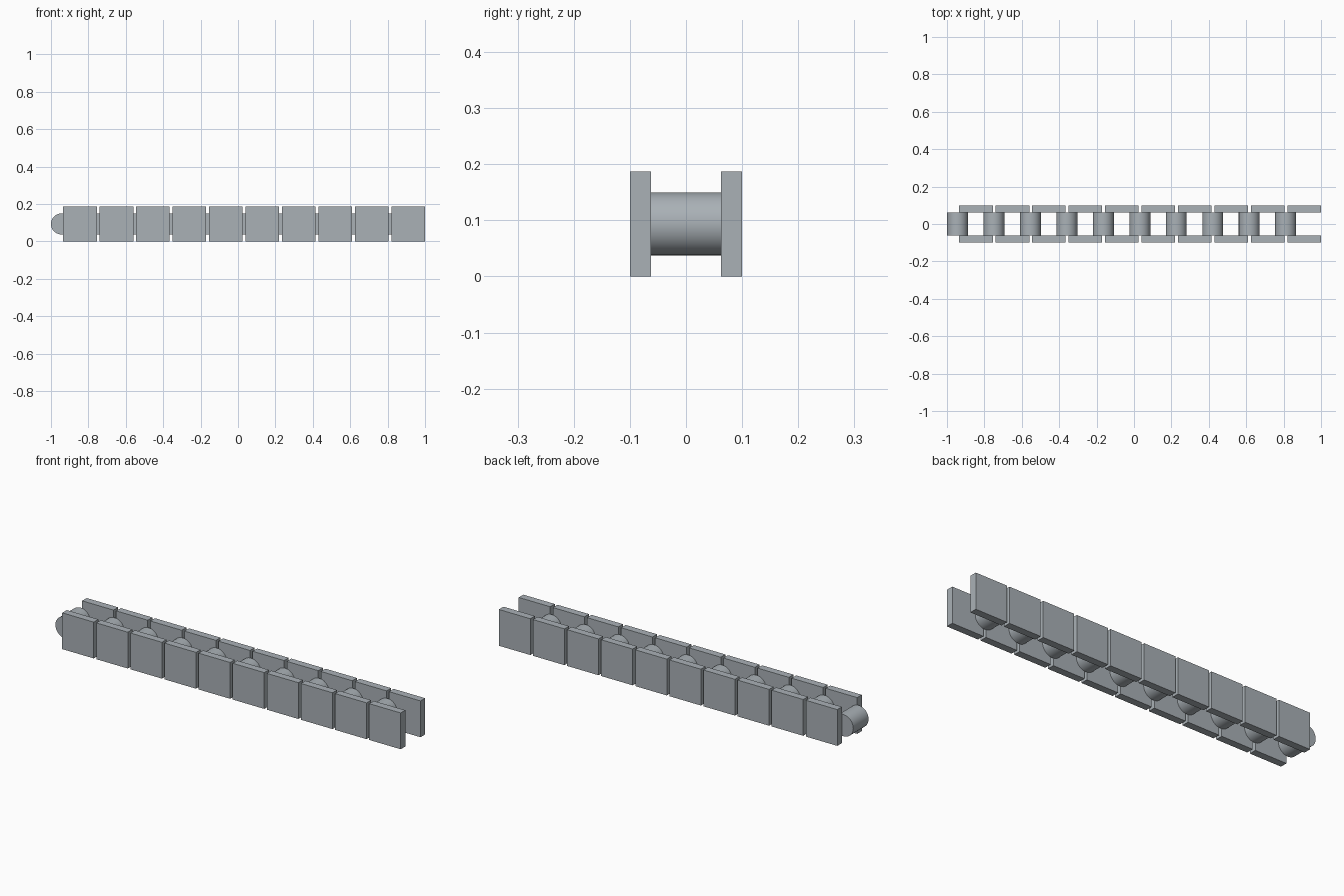
import bpy
import math

if "Cube" in bpy.data.objects:
    bpy.data.objects.remove(bpy.data.objects["Cube"])

COUNT, PITCH = 10, 0.195
PLATE_L, PLATE_T, HEIGHT = 0.18, 0.0375, 0.1875
ROLLER_R, GAP = 0.056, 0.125

steel = bpy.data.materials.new("steel grey")
steel.diffuse_color = (0.40, 0.44, 0.47, 1)
steel.use_nodes = True
steel.node_tree.nodes["Principled BSDF"].inputs["Base Color"].default_value = steel.diffuse_color


def side_plate(name, x, y):
    bpy.ops.mesh.primitive_cube_add(size=1, location=(x, y, HEIGHT / 2))
    ob = bpy.context.object
    ob.name = name
    ob.scale = (PLATE_L, PLATE_T, HEIGHT)
    bpy.ops.object.transform_apply(location=False, rotation=False, scale=True)
    ob.data.materials.append(steel)


def roller(name, x):
    bpy.ops.mesh.primitive_cylinder_add(
        vertices=48, radius=ROLLER_R, depth=GAP,
        location=(x, 0, HEIGHT / 2), rotation=(math.pi / 2, 0, 0))
    ob = bpy.context.object
    ob.name = name
    ob.data.materials.append(steel)
    bpy.ops.object.shade_smooth_by_angle(angle=math.radians(30))


# Each link: a roller held between two square side plates
for i in range(COUNT):
    shift = i * PITCH
    plate_x = -0.935 + PLATE_L / 2 + shift
    plate_y = GAP / 2 + PLATE_T / 2
    side_plate(f"front_plate_{i + 1}", plate_x, -plate_y)
    side_plate(f"back_plate_{i + 1}", plate_x, plate_y)
    roller(f"roller_{i + 1}", -1 + ROLLER_R + shift)
